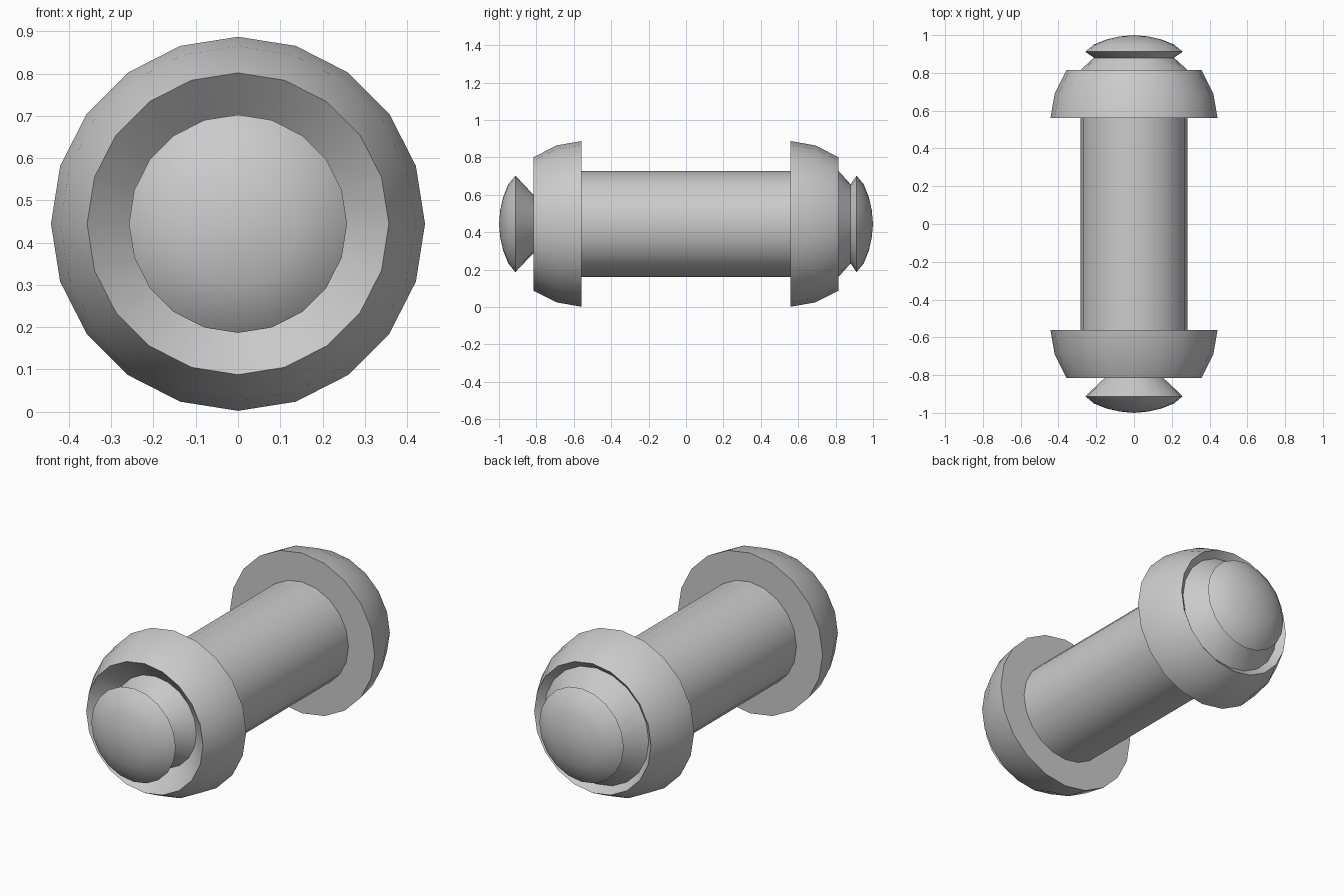
import bpy, bmesh, math

if "Cube" in bpy.data.objects:
    bpy.data.objects.remove(bpy.data.objects["Cube"])

SIDES = 20
AXIS_Z = 0.4445


def lathe(name, profile, flip=1):
    """Spin (radius, y) points around the long axis; flip=-1 puts the part at the front."""
    bm = bmesh.new()
    rings = []
    for r, y in profile:
        if r == 0:
            rings.append([bm.verts.new((0, flip * y, AXIS_Z))])
            continue
        rings.append([bm.verts.new((r * math.cos(2 * math.pi * i / SIDES), flip * y,
                                    AXIS_Z + r * math.sin(2 * math.pi * i / SIDES)))
                      for i in range(SIDES)])
    for a, b in zip(rings, rings[1:]):
        for i in range(SIDES):
            j = (i + 1) % SIDES
            if len(b) == 1:
                face = bm.faces.new((a[i], a[j], b[0]))
            else:
                face = bm.faces.new((a[i], a[j], b[j], b[i]))
            # profiles run so that this winding faces outward at the back
            if flip < 0:
                face.normal_flip()
    bm.normal_update()
    mesh = bpy.data.meshes.new(name)
    bm.to_mesh(mesh)
    bm.free()
    obj = bpy.data.objects.new(name, mesh)
    bpy.context.collection.objects.link(obj)
    bpy.ops.object.select_all(action='DESELECT')
    obj.select_set(True)
    bpy.context.view_layer.objects.active = obj
    bpy.ops.object.shade_smooth_by_angle(angle=math.radians(35))
    return obj


# central tube
lathe("shaft", [(0.283, -0.56), (0.283, 0.56)])

# domed collars with a dished recess in the outer face
COLLAR = [(0.283, 0.56), (0.4425, 0.56), (0.42, 0.69), (0.357, 0.815), (0.25, 0.72)]
lathe("front_collar", COLLAR, -1)
lathe("back_collar", COLLAR[:-1] + [(0.32, 0.782)])

# hourglass necks carrying the domed end buttons
BUTTON = [(0.258, 0.912), (0.212, 0.95), (0.145, 0.977), (0.075, 0.993), (0, 1.0)]
lathe("front_button", [(0.25, 0.72), (0.153, 0.813)] + BUTTON, -1)
lathe("back_button", [(0.32, 0.782), (0.212, 0.88)] + BUTTON)
